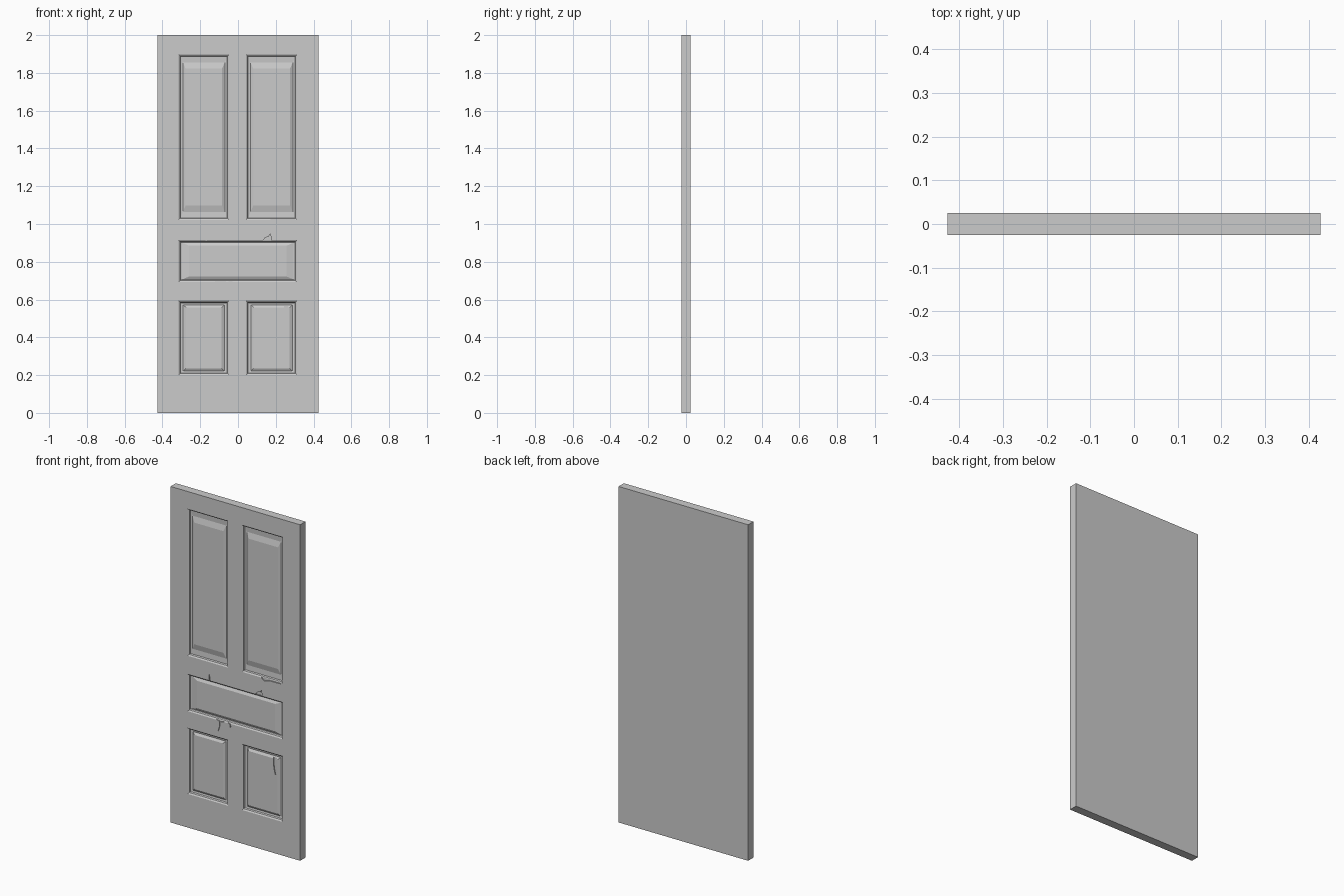
import bpy, bmesh

if "Cube" in bpy.data.objects:
    bpy.data.objects.remove(bpy.data.objects["Cube"])

FRONT = -0.025


def make_object(name, bm):
    bmesh.ops.recalc_face_normals(bm, faces=bm.faces)
    mesh = bpy.data.meshes.new(name)
    bm.to_mesh(mesh)
    bm.free()
    obj = bpy.data.objects.new(name, mesh)
    bpy.context.collection.objects.link(obj)
    return obj


def add_stack(bm, loops):
    """Closed solid skinned through equal-length loops of points."""
    rings = [[bm.verts.new(p) for p in loop] for loop in loops]
    n = len(rings[0])
    for a, b in zip(rings, rings[1:]):
        for i in range(n):
            j = (i + 1) % n
            bm.faces.new((a[i], a[j], b[j], b[i]))
    bm.faces.new(rings[0])
    bm.faces.new(rings[-1])


def add_panel(bm, x0, x1, z0, z1, groove, bevel):
    """Moulded rim, sunken groove and raised field, as a negative solid."""
    gx, gz = groove
    bx, bz = bevel
    steps = [(0, 0, -0.01), (0, 0, 0.0), (0.008, 0.008, 0.005), (0.011, 0.011, 0.014),
             (gx, gz, 0.016), (gx + bx, gz + bz, 0.008)]
    loops = []
    for ix, iz, d in steps:
        y = FRONT + d
        loops.append([(x0 + ix, y, z0 + iz), (x1 - ix, y, z0 + iz),
                      (x1 - ix, y, z1 - iz), (x0 + ix, y, z1 - iz)])
    add_stack(bm, loops)


def add_chip(bm, outline, depth):
    """Shallow nick in the surface."""
    add_stack(bm, [[(x, FRONT + d, z) for x, z in outline] for d in (-0.01, depth)])


# Door slab
bm = bmesh.new()
bmesh.ops.create_cube(bm, size=1)
for v in bm.verts:
    v.co.x *= 0.854
    v.co.y *= 0.05
    v.co.z = (v.co.z + 0.5) * 2
door = make_object("door_slab", bm)

# Five recessed panels: two tall, one wide, two short
bm = bmesh.new()
for x0, x1 in ((-0.315, -0.047), (0.043, 0.313)):
    add_panel(bm, x0, x1, 1.022, 1.898, (0.023, 0.042), (0.015, 0.034))
    add_panel(bm, x0, x1, 0.20, 0.594, (0.025, 0.022), (0.015, 0.014))
add_panel(bm, -0.315, 0.313, 0.692, 0.915, (0.018, 0.014), (0.038, 0.016))
panels = make_object("panel_cutter", bm)

# Wear: cracks and chips around the panels
bm = bmesh.new()
add_chip(bm, [(-0.173, 0.913), (-0.164, 0.913), (-0.168, 0.935), (-0.173, 0.953), (-0.172, 0.93)], 0.006)
add_chip(bm, [(0.13, 0.912), (0.176, 0.912), (0.172, 0.948), (0.16, 0.932), (0.145, 0.928)], 0.008)
add_chip(bm, [(-0.125, 0.695), (-0.06, 0.695), (-0.097, 0.686), (-0.102, 0.655), (-0.115, 0.622),
              (-0.106, 0.655), (-0.103, 0.687)], 0.005)
add_chip(bm, [(-0.05, 0.695), (-0.028, 0.695), (-0.032, 0.66), (-0.036, 0.685)], 0.006)
add_chip(bm, [(0.17, 1.026), (0.305, 1.026), (0.3, 1.018), (0.23, 1.017), (0.19, 1.008), (0.178, 1.015)], 0.005)
add_chip(bm, [(0.244, 0.565), (0.266, 0.565), (0.268, 0.5), (0.259, 0.458), (0.248, 0.5)], 0.013)
chips = make_object("wear_cutter", bm)

# Carve the slab and keep the result
for cutter in (panels, chips):
    cutter.hide_render = True
    mod = door.modifiers.new(cutter.name, "BOOLEAN")
    mod.operation = "DIFFERENCE"
    mod.solver = "EXACT"
    mod.object = cutter
bpy.context.view_layer.update()
carved = bpy.data.meshes.new_from_object(door.evaluated_get(bpy.context.evaluated_depsgraph_get()))
door.modifiers.clear()
door.data = carved
for cutter in (panels, chips):
    bpy.data.objects.remove(cutter)
